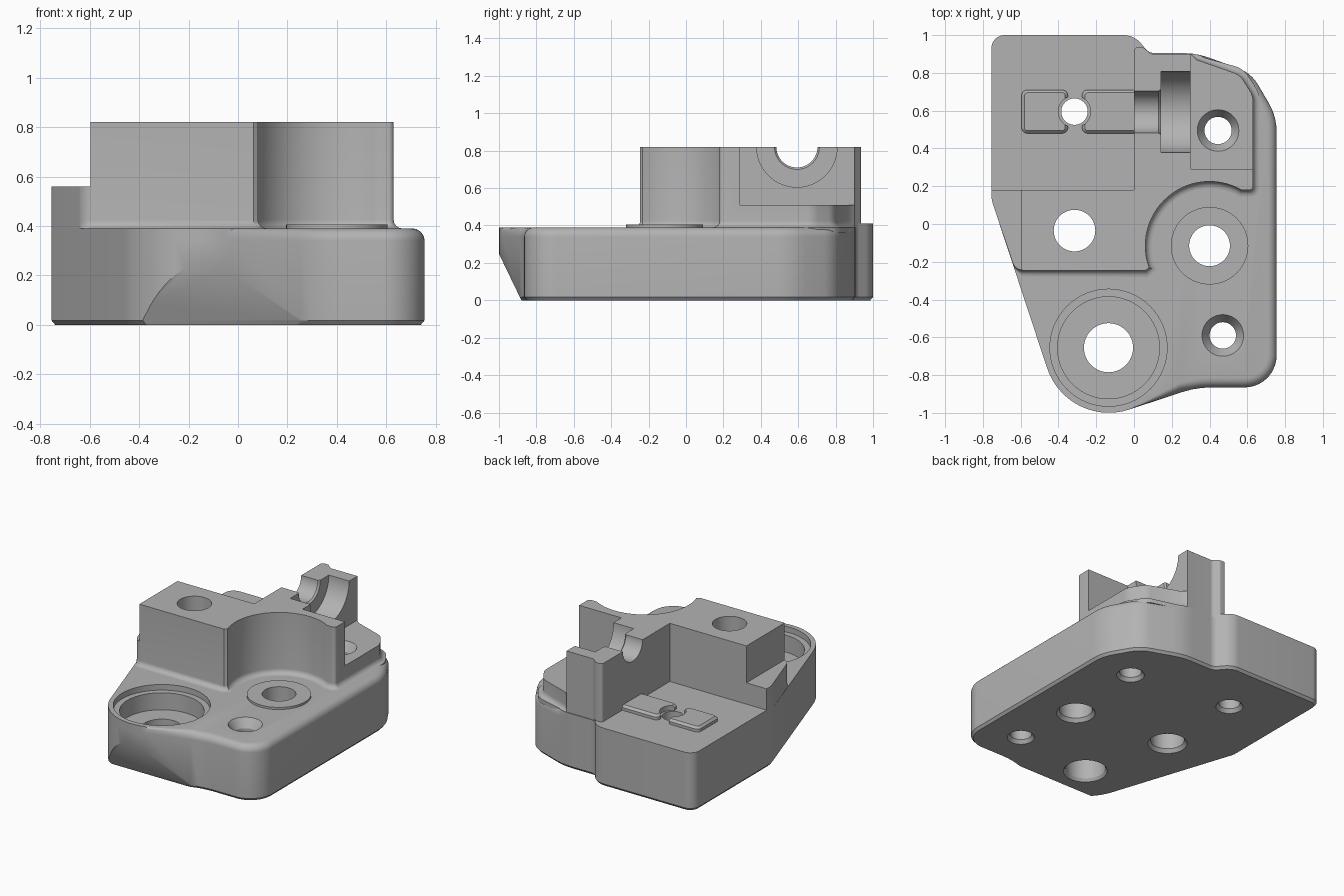
import bpy, bmesh, math
from mathutils import Vector, Matrix

if "Cube" in bpy.data.objects:
    bpy.data.objects.remove(bpy.data.objects["Cube"], do_unlink=True)

grey = bpy.data.materials.new("machined_grey")
grey.use_nodes = True
grey.diffuse_color = (0.45, 0.45, 0.45, 1)
grey.node_tree.nodes["Principled BSDF"].inputs["Base Color"].default_value = (0.45, 0.45, 0.45, 1)


def clamp(v):
    return max(0.0, min(1.0, v))


def rounded(corners):
    """Outline from (x, y, radius) corners, with arcs at the rounded ones."""
    out = []
    for i, (x, y, r) in enumerate(corners):
        p = Vector((x, y))
        a = (Vector(corners[i - 1][:2]) - p).normalized()
        b = (Vector(corners[(i + 1) % len(corners)][:2]) - p).normalized()
        if r == 0:
            out.append(p)
            continue
        half = a.angle(b) / 2
        mid = p + (a + b).normalized() * r / math.sin(half)
        start, end = p + a * r / math.tan(half) - mid, p + b * r / math.tan(half) - mid
        sweep = start.angle_signed(end)
        n = max(3, math.ceil(abs(sweep) / 0.12))
        for k in range(n + 1):
            t = -sweep * k / n
            out.append(mid + Matrix.Rotation(t, 2) @ start)
    return out


def offset(outline, d, weight):
    """Move a clockwise outline outward by d, scaled by weight(x, y)."""
    out = []
    for i, p in enumerate(outline):
        e = (p - outline[i - 1]).normalized()
        f = (outline[(i + 1) % len(outline)] - p).normalized()
        n = Vector((-e.y - f.y, e.x + f.x)).normalized()
        miter = max(0.6, n.dot(Vector((-e.y, e.x))))
        out.append(p + n * d * weight(p.x, p.y) / miter)
    return out


def loft(name, loops):
    """Closed solid through loops of equal length, capped at both ends."""
    bm = bmesh.new()
    rings = [[bm.verts.new(v) for v in loop] for loop in loops]
    for lo, hi in zip(rings, rings[1:]):
        for i in range(len(lo)):
            bm.faces.new((lo[i - 1], lo[i], hi[i], hi[i - 1]))
    bm.faces.new(rings[0])
    bm.faces.new(rings[-1])
    bmesh.ops.recalc_face_normals(bm, faces=bm.faces)
    mesh = bpy.data.meshes.new(name)
    bm.to_mesh(mesh)
    bm.free()
    mesh.materials.append(grey)
    ob = bpy.data.objects.new(name, mesh)
    bpy.context.collection.objects.link(ob)
    return ob


def prism(name, outline, levels, weight=lambda x, y: 1):
    """Stack the outline at (z, outward offset) levels."""
    return loft(name, [[(p.x, p.y, z) for p in offset(outline, d, weight)] for z, d in levels])


def turned(name, x, y, profile, n=64):
    """Solid of revolution about a vertical axis from (radius, z) pairs."""
    ring = [(math.cos(2 * math.pi * k / n), math.sin(2 * math.pi * k / n)) for k in range(n)]
    return loft(name, [[(x + r * c, y + r * s, z) for c, s in ring] for r, z in profile])


def box(name, x0, x1, y0, y1, z0, z1):
    return prism(name, rounded([(x0, y1, 0), (x1, y1, 0), (x1, y0, 0), (x0, y0, 0)]), [(z0, 0), (z1, 0)])


def cut(ob, cutters):
    bpy.context.view_layer.objects.active = ob
    for c in cutters:
        m = ob.modifiers.new("cut", "BOOLEAN")
        m.operation, m.solver, m.object = "DIFFERENCE", "EXACT", c
        bpy.ops.object.modifier_apply(modifier=m.name)


DECK, TOP = 0.39, 0.82
quarter = [math.pi / 2 * k / 6 for k in range(7)]

# Base plate with softened right-hand rim
base_line = rounded([(-.755, 1, .07), (0, 1, .12), (.08, .905, .06), (.33, .905, .4),
                     (.62, .8, .2), (.755, .57, .3), (.755, -.865, .17), (.33, -.865, .5),
                     (-.352, -1.09, .345), (-.755, .13, .15)])
R = 0.05
rim = [(DECK - R + R * math.sin(a), R * math.cos(a) - R) for a in quarter]
base = prism("base_plate", base_line, [(.018, 0)] + rim,
             lambda x, y: clamp((x - (.1 if y < 0 else .35)) / .1))
foot = prism("base_foot", base_line, [(0, -.015), (.018, 0)])

# Raised block with a round bay and a filleted root
bay = [(.4 + .34 * math.cos(math.radians(a)), -.115 + .34 * math.sin(math.radians(a)), 0)
       for a in range(60, 201, 5)]
block_line = rounded([(-.755, .18, 0), (0, .18, 0), (0, .935, .02), (.05, .935, .02),
                      (.09, .9, .03), (.3, .9, 0), (.33, .87, 0), (.56, .79, .1),
                      (.63, .68, .1), (.63, .18, .02)] + bay +
                     [(.062, -.245, 0), (-.629, -.245, .06), (-.755, .13, .15)])


def root(x, y):
    if y < .25 and not (y > .1 and x < .01):
        return clamp((x + .64) / .06)
    return clamp((x - .3) / .05)


F = 0.035
flare = [(DECK + F * (1 - math.cos(a)), F * (1 - math.sin(a))) for a in quarter]
block = prism("raised_block", block_line, [(.36, F)] + flare + [(TOP, 0)], root)

# Rear platform, clamp pads and ring boss
platform = prism("rear_platform", rounded([(-.755, 1, .07), (0, 1, .12), (.08, .905, 0),
                                           (.08, .15, 0), (-.755, .15, 0)]), [(.36, 0), (.41, 0)])
pads = [prism(name, rounded([(x0, .71, .03), (x1, .71, .03), (x1, .48, .03), (x0, .48, .03)]),
              [(.4, 0), (.43, 0), (.445, -.015)])
        for name, x0, x1 in (("left_pad", -.275, .05), ("right_pad", -.595, -.35))]
boss = turned("ring_boss", .4, -.115, [(.205, .37), (.205, .405)])


# Cutters: through holes with chamfers, and the stepped counterbore
def hole(x, y, r, z, wide, depth=.06):
    return turned("hole_cutter", x, y, [(r + .03, -.015), (r, .025), (r, z - depth), (wide, z), (wide, 1)])


holes = [hole(.4, -.115, .108, .5, .108), hole(-.315, -.035, .11, .7, .11),
         hole(-.315, .595, .07, .5, .07), hole(.47, -.59, .07, DECK, .11),
         hole(.445, .495, .072, .51, .11)]
bore = turned("bore_cutter", -.135, -.655, [(.15, -.01), (.13, .02), (.13, .23), (.27, .23),
                                            (.27, .35), (.31, .35), (.31, .5)])
undercut = loft("undercut_cutter", [[(x, -.872, -.017), (x, -1.02, .29), (x, -1.3, .29), (x, -1.3, -.017)]
                                    for x in (-.8, .5)])

# Cutters: side ledge, low shelf and half-round bearing seat
ledge = box("ledge_cutter", -.9, -.597, -.5, .4, .56, 1)
shelf = box("shelf_cutter", .3, .9, .29, 1.2, .51, 1)
seat = turned("seat_cutter", 0, 0, [(.11, -.05), (.11, .13), (.12, .142), (.215, .142), (.215, .4)])
seat.data.transform(Matrix.Translation((0, .593, TOP)) @ Matrix.Rotation(math.pi / 2, 4, "Y"))
notch = turned("notch_cutter", -.315, .595, [(.085, .3), (.085, .6)])

cut(base, holes + [bore, undercut])
cut(foot, holes + [bore, undercut])
cut(block, holes + [ledge, shelf, seat])
cut(platform, holes)
cut(boss, holes[:1])
for pad in pads:
    cut(pad, [notch])

for c in holes + [bore, undercut, ledge, shelf, seat, notch]:
    bpy.data.objects.remove(c, do_unlink=True)

# Smooth curved walls, keep machined edges crisp
bpy.ops.object.select_all(action="DESELECT")
for ob in [base, foot, block, platform, boss] + pads:
    ob.select_set(True)
bpy.context.view_layer.objects.active = base
bpy.ops.object.shade_smooth_by_angle(angle=math.radians(30))
